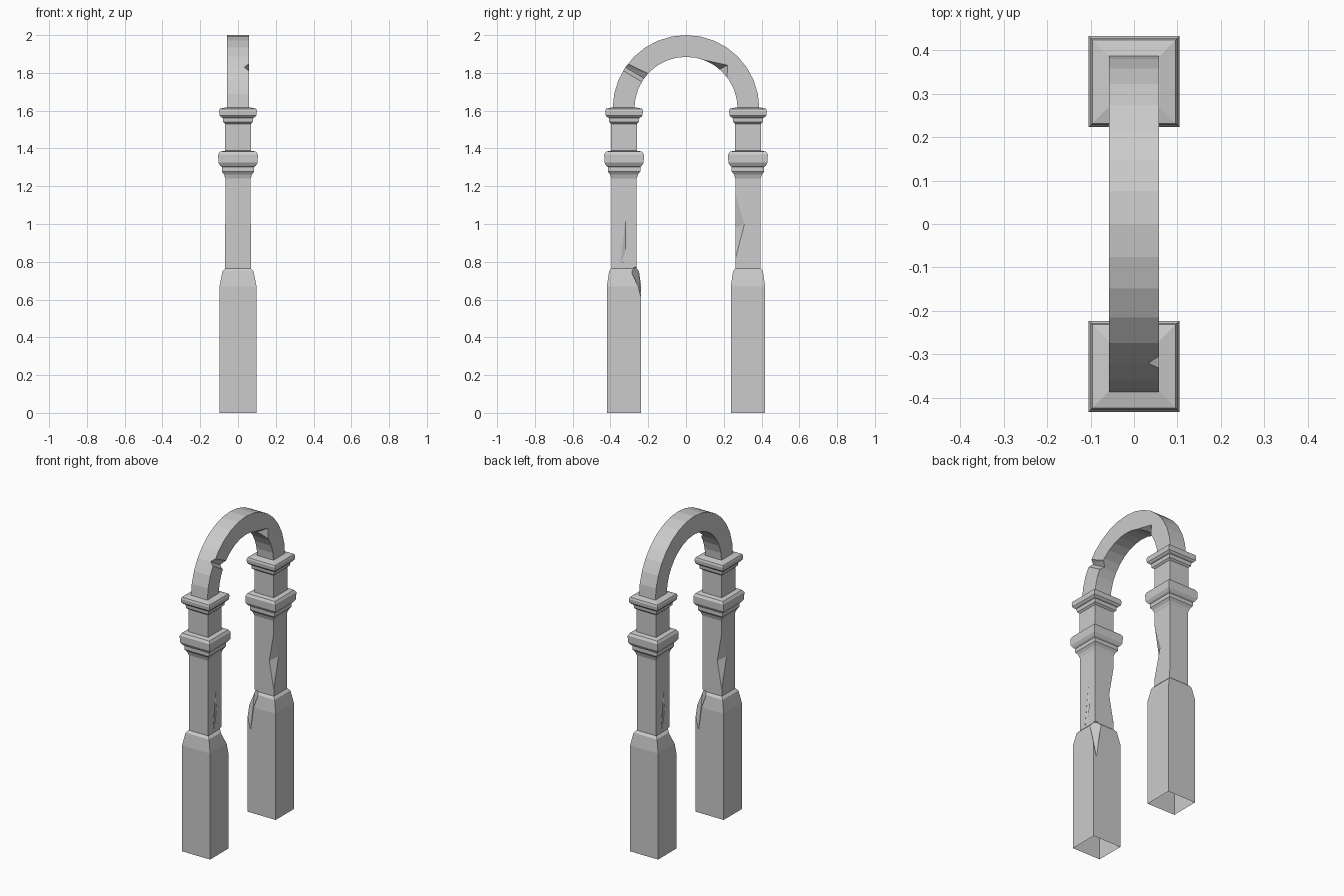
import bpy, bmesh, math
from mathutils import Vector

if "Cube" in bpy.data.objects:
    bpy.data.objects.remove(bpy.data.objects["Cube"])

PILLAR_Y = 0.328   # pillar centre
SPRING = 1.612     # arch springing height


def make_object(name, bm):
    bmesh.ops.recalc_face_normals(bm, faces=bm.faces[:])
    mesh = bpy.data.meshes.new(name)
    bm.to_mesh(mesh)
    bm.free()
    obj = bpy.data.objects.new(name, mesh)
    bpy.context.collection.objects.link(obj)
    return obj


def chip(target, points, push):
    """Cut a faceted chip: hull of the points, extended outwards by push."""
    bm = bmesh.new()
    for p in points:
        bm.verts.new(Vector(p))
        bm.verts.new(Vector(p) + Vector(push))
    res = bmesh.ops.convex_hull(bm, input=bm.verts[:])
    loose = [v for v in bm.verts if not v.link_faces]
    bmesh.ops.delete(bm, geom=loose, context='VERTS')
    cutter = make_object("chip_cutter", bm)
    cutter.hide_render = True
    mod = target.modifiers.new("chip", 'BOOLEAN')
    mod.operation = 'DIFFERENCE'
    mod.solver = 'EXACT'
    mod.object = cutter
    return cutter


def bake(obj, cutters):
    """Apply the chips and remove the cutters."""
    deps = bpy.context.evaluated_depsgraph_get()
    mesh = bpy.data.meshes.new_from_object(obj.evaluated_get(deps))
    obj.modifiers.clear()
    obj.data = mesh
    for c in cutters:
        bpy.data.objects.remove(c)


# Pillar profile: half width in x, half width in y, height
profile = [
    (.098, .091, 0), (.098, .091, .67), (.082, .079, .75), (.068, .067, .765),
    (.067, .067, 1.24), (.074, .074, 1.262), (.086, .086, 1.278),
    (.086, .086, 1.302), (.094, .094, 1.308), (.104, .104, 1.325),
    (.105, .105, 1.368), (.096, .096, 1.383), (.068, .068, 1.388),
    (.068, .068, 1.53), (.079, .079, 1.54), (.081, .081, 1.562),
    (.09, .09, 1.566), (.098, .098, 1.575), (.1, .1, 1.598),
    (.096, .096, 1.61), (.06, .06, 1.618),
]
bm = bmesh.new()
rings = [[bm.verts.new((sx * hx, sy * hy, z))
          for sx, sy in ((1, 1), (-1, 1), (-1, -1), (1, -1))]
         for hx, hy, z in profile]
for a, b in zip(rings, rings[1:]):
    for i in range(4):
        j = (i + 1) % 4
        bm.faces.new((a[i], a[j], b[j], b[i]))
bm.faces.new(rings[0])
bm.faces.new(rings[-1])
pillar = make_object("back_pillar", bm)

# Weathering on the pillar: shaft edge, base corner, thin crack
cutters = [
    chip(pillar, [(.067, -.067, 1.16), (.067, -.067, .81),
                  (.067, -.018, 1.0), (.036, -.067, .98)], (.03, -.03, 0)),
    chip(pillar, [(-.078, -.091, .52), (-.098, -.091, .62),
                  (-.085, -.035, .768), (-.03, -.078, .768)], (-.04, -.04, .02)),
    chip(pillar, [(-.067, -.008, 1.03), (-.067, -.016, .9), (-.06, -.008, .86),
                  (-.067, .022, .768), (-.067, .01, .768)], (-.01, 0, 0)),
]
bake(pillar, cutters)

# The base is open underneath
bm = bmesh.new()
bm.from_mesh(pillar.data)
under = [f for f in bm.faces if f.calc_center_median().z < .001]
bmesh.ops.delete(bm, geom=under, context='FACES')
bm.to_mesh(pillar.data)
bm.free()
pillar.location.y = PILLAR_Y

# Opposite pillar is the same piece turned half round
front = bpy.data.objects.new("front_pillar", pillar.data)
bpy.context.collection.objects.link(front)
front.location.y = -PILLAR_Y
front.rotation_euler.z = math.pi


# Arch
R_OUT, R_IN, HALF = .388, .273, .057


def on_arch(deg, r, x):
    t = math.radians(deg)
    return (x, r * math.cos(t), SPRING + r * math.sin(t))


bm = bmesh.new()
SEG = 16
sections = [[bm.verts.new(on_arch(180 * k / SEG, r, x))
             for r, x in ((R_OUT, HALF), (R_OUT, -HALF), (R_IN, -HALF), (R_IN, HALF))]
            for k in range(SEG + 1)]
for a, b in zip(sections, sections[1:]):
    for i in range(4):
        j = (i + 1) % 4
        bm.faces.new((a[i], a[j], b[j], b[i]))
bm.faces.new(sections[0])
bm.faces.new(sections[-1])
arch = make_object("arch", bm)

# Arch weathering: notch across one side and a chip on the inner edge
cutters = [
    chip(arch, [on_arch(143, .41, HALF), on_arch(149, .41, HALF),
                on_arch(136, .25, HALF), on_arch(149, .25, HALF),
                on_arch(146, .41, .034), on_arch(144, .25, .03)], (.02, 0, 0)),
    chip(arch, [on_arch(73, .272, HALF), on_arch(37, .272, HALF),
                on_arch(46, .318, HALF), on_arch(50, .268, .005)],
         (.03, -.02, -.03)),
]
bake(arch, cutters)
